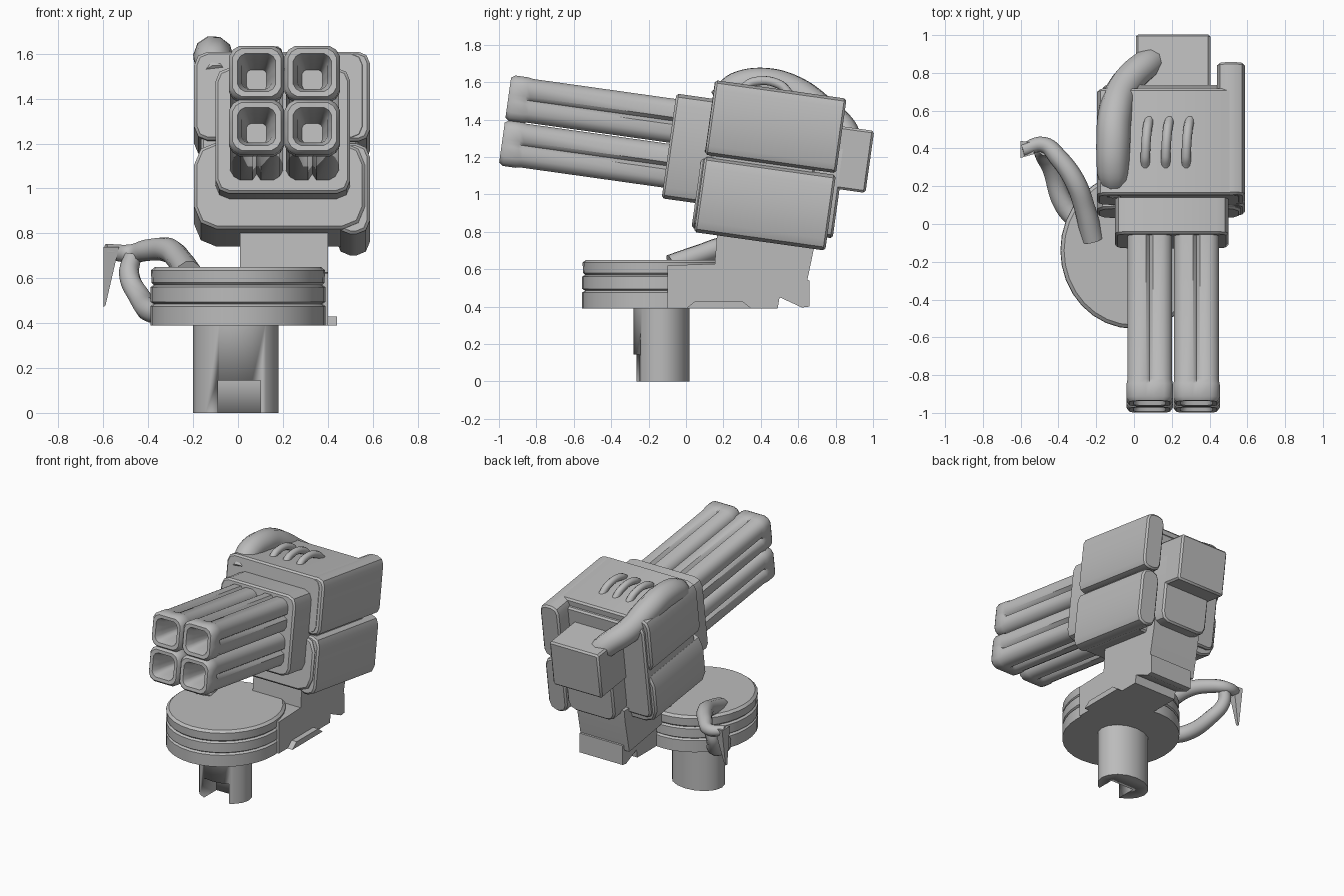
import bpy, bmesh, math
from mathutils import Matrix, Vector

if "Cube" in bpy.data.objects:
    bpy.data.objects.remove(bpy.data.objects["Cube"])

grey = bpy.data.materials.new("plain grey")
grey.diffuse_color = (0.5, 0.5, 0.5, 1)
grey.use_nodes = True
grey.node_tree.nodes["Principled BSDF"].inputs["Base Color"].default_value = grey.diffuse_color

# Tilted frame shared by the housing and the barrels
GUN = Matrix.Translation((0.195, 0.45, 1.155)) @ Matrix.Rotation(math.radians(-8), 4, 'X')
WORLD = Matrix.Identity(4)


def finish(name, bm, frame=WORLD, angle=35):
    bmesh.ops.recalc_face_normals(bm, faces=bm.faces)
    me = bpy.data.meshes.new(name)
    bm.to_mesh(me)
    bm.free()
    me.transform(frame)
    me.materials.append(grey)
    ob = bpy.data.objects.new(name, me)
    bpy.context.collection.objects.link(ob)
    bpy.ops.object.select_all(action='DESELECT')
    ob.select_set(True)
    bpy.context.view_layer.objects.active = ob
    bpy.ops.object.shade_smooth_by_angle(angle=math.radians(angle))
    return ob


def box(name, x, y, z, bevel=0.05, frame=GUN, seg=2):
    """Box rounded along its length (y), with only a slight bevel on the ends."""
    bm = bmesh.new()
    bmesh.ops.create_cube(bm, size=1)
    for v in bm.verts:
        v.co = Vector([r[0] if c < 0 else r[1] for r, c in zip((x, y, z), v.co)])
    if bevel:
        along = [e for e in bm.edges if abs(e.verts[0].co.y - e.verts[1].co.y) > 1e-4]
        bmesh.ops.bevel(bm, geom=along, offset=bevel, segments=seg, profile=0.5, affect='EDGES')
        ends = [e for e in bm.edges if len(e.link_faces) == 2 and e.calc_face_angle() > 1.5]
        bmesh.ops.bevel(bm, geom=ends, offset=0.012, segments=1, affect='EDGES')
    return finish(name, bm, frame)


def loft(name, rings, frame=WORLD, angle=35):
    bm = bmesh.new()
    rows = [[bm.verts.new(p) for p in ring] for ring in rings]
    n = len(rows[0])
    for a, b in zip(rows, rows[1:]):
        for i in range(n):
            bm.faces.new((a[i], a[(i + 1) % n], b[(i + 1) % n], b[i]))
    bm.faces.new(rows[0])
    bm.faces.new(rows[-1])
    return finish(name, bm, frame, angle)


def prism(name, profile, x0, x1):
    return loft(name, [[(x, y, z) for y, z in profile] for x in (x0, x1)])


def ellipse(cx, cy, rx, ry, z, n=32):
    return [(cx + rx * math.cos(2 * math.pi * i / n), cy + ry * math.sin(2 * math.pi * i / n), z)
            for i in range(n)]


def hose(name, points):
    """Round hose through (x, y, z, radius) points."""
    cu = bpy.data.curves.new(name, 'CURVE')
    cu.dimensions = '3D'
    cu.bevel_depth = 1
    cu.bevel_resolution = 3
    cu.resolution_u = 6
    cu.use_fill_caps = True
    sp = cu.splines.new('BEZIER')
    sp.bezier_points.add(len(points) - 1)
    for bp, (x, y, z, r) in zip(sp.bezier_points, points):
        bp.co = (x, y, z)
        bp.radius = r
        bp.handle_left_type = bp.handle_right_type = 'AUTO'
    cu.materials.append(grey)
    bpy.context.collection.objects.link(bpy.data.objects.new(name, cu))


def barrel_ring(cx, cz, y, h, groove):
    """Rounded square section with a groove in the middle of each side."""
    side = [(1, -0.62), (1, -0.16), (1 - groove, 0), (1, 0.16), (1, 0.62), (0.86, 0.86)]
    pts = []
    for c, s in [(1, 0), (0, 1), (-1, 0), (0, -1)]:
        pts += [(cx + h * (a * c - b * s), y, cz + h * (a * s + b * c)) for a, b in side]
    return pts


# Post with a notch at the foot of its front
post = loft("post", [ellipse(-0.01, -0.13, 0.19, 0.15, z, 16) for z in (0, 0.41)])
notch = box("post_notch_cutter", (-0.09, 0.1), (-0.4, -0.12), (-0.1, 0.145), 0, WORLD)
notch.hide_render = True
notch.hide_viewport = True
cut = post.modifiers.new("notch", 'BOOLEAN')
cut.object = notch
cut.solver = 'EXACT'

# Turntable disc with two grooves around its rim
rim = [(.39, .39), (.475, .39), (.485, .375), (.495, .39), (.56, .39), (.57, .375),
       (.58, .385), (.635, .388), (.65, .37)]
loft("turntable", [ellipse(0, -0.14, r, r + 0.025, z) for z, r in rim])

# Arm and neck carrying the housing
prism("turntable_arm", [(-.1, .62), (-.1, .39), (.49, .39), (.5, .45), (.62, .395),
                        (.66, .4), (.66, .54), (.2, .63)], 0.05, 0.40)
prism("neck", [(.17, .84), (.15, .58), (.45, .53), (.64, .5), (.69, .74), (.7, .82)], 0.01, 0.40)
prism("arm_foot", [(0, .39), (.35, .39), (.30, .43), (.05, .43)], 0.2, 0.44)

# Housing: core, upper and lower shells
box("housing_core", (-.36, .34), (-.32, .24), (-.34, .36), 0.04)
box("upper_shell", (-.39, .37), (-.355, .215), (.012, .41), 0.06)
box("lower_shell", (-.39, .37), (-.37, .215), (-.39, -.0), 0.10)

# Right armour plates reach further back
for name, z, b in (("upper_side_plate", (.008, .41), .05), ("lower_side_plate", (-.41, -.002), .06)):
    box(name, (.245, .392), (-.353, .355), z, b)

# Rear column and block
box("rear_column", (-.17, .21), (.1, .385), (-.34, .2), 0.06)
box("rear_block", (-.185, .21), (.2, .525), (-.075, .26), 0.012, seg=1)

# Vent ribs on the roof
for i in range(3):
    rx = -.135 + i * .108
    pts = [GUN @ Vector((rx + dx, ly, lz)) for dx, ly, lz in
           ((0, -.20, .39), (0, -.15, .43), (.01, -.01, .435), (.02, .05, .39))]
    hose("roof_rib_%d" % (i + 1), [(*p, 0.025) for p in pts])

# Collar around the barrel roots
box("collar", (-.295, .305), (-.55, -.3), (-.255, .31), 0.06)

# Four fluted barrels with hollow muzzles
steps = [(-.45, .118, .24), (-1.32, .118, .24), (-1.345, .123, 0), (-1.415, .123, 0), (-1.437, .108, 0),
         (-1.435, .085, 0), (-1.38, .066, 0), (-1.2, .045, 0)]
for i, sx in enumerate((-1, 1)):
    for j, sz in enumerate((-1, 1)):
        cx, cz = .012 + sx * .124, .042 + sz * .121
        loft("barrel_%d" % (2 * i + j + 1), [barrel_ring(cx, cz, *s) for s in steps], GUN, 50)

# Feed hose over the left shoulder into the rear block
hose("feed_hose", [(-.10, .17, 1.50, .06), (-.11, .27, 1.57, .085), (-.11, .42, 1.59, .09),
                   (-.10, .58, 1.545, .09), (-.05, .73, 1.44, .085), (.06, .84, 1.34, .08),
                   (.14, .88, 1.25, .07)])

# Looped cable on the left of the turntable, with a hanging tip
hose("cable_upper", [(-.22, -.08, .62, .06), (-.26, .08, .68, .055), (-.31, .22, .725, .055),
                     (-.40, .35, .725, .05), (-.48, .42, .71, .042), (-.59, .39, .72, .035)])
hose("cable_lower", [(-.47, .40, .70, .04), (-.485, .38, .62, .045), (-.44, .30, .52, .05),
                     (-.37, .10, .45, .055), (-.26, -.02, .45, .055)])
loft("cable_tip", [[(-.6, .35, .74), (-.53, .37, .74), (-.53, .43, .74), (-.6, .44, .74)],
                   [(-.6, .38, .47), (-.59, .38, .48), (-.59, .40, .48), (-.6, .40, .47)]])
